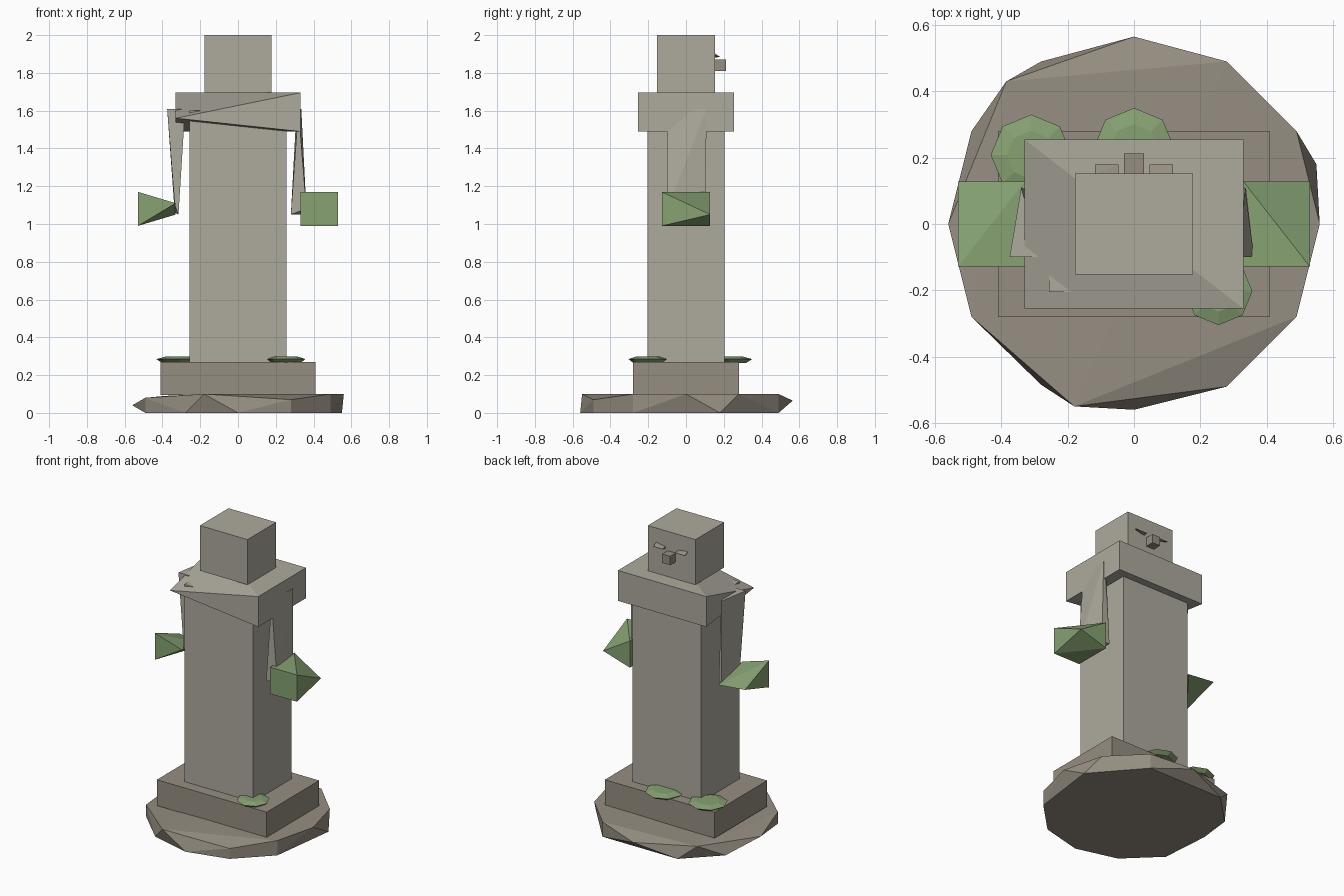
import bpy, bmesh, math
from itertools import product

if "Cube" in bpy.data.objects:
    bpy.data.objects.remove(bpy.data.objects["Cube"])


def material(name, rgb):
    m = bpy.data.materials.new(name)
    m.diffuse_color = (*rgb, 1)
    m.use_nodes = True
    m.node_tree.nodes["Principled BSDF"].inputs["Base Color"].default_value = m.diffuse_color
    return m


STONE = material("pale_stone", (0.42, 0.40, 0.34))
ROCK = material("brown_stone", (0.30, 0.27, 0.22))
MOSS = material("moss_green", (0.24, 0.36, 0.17))


def hull(name, points, mat):
    """Flat-faced solid wrapped around a handful of corner points."""
    bm = bmesh.new()
    for p in points:
        bm.verts.new(p)
    res = bmesh.ops.convex_hull(bm, input=bm.verts[:])
    junk = {v for v in res["geom_interior"] + res["geom_unused"]
            if isinstance(v, bmesh.types.BMVert) and v.is_valid and not v.link_faces}
    bmesh.ops.delete(bm, geom=list(junk), context='VERTS')
    bmesh.ops.dissolve_limit(bm, angle_limit=math.radians(0.5),
                             verts=bm.verts[:], edges=bm.edges[:])
    bmesh.ops.recalc_face_normals(bm, faces=bm.faces[:])
    me = bpy.data.meshes.new(name)
    bm.to_mesh(me)
    bm.free()
    me.materials.append(mat)
    ob = bpy.data.objects.new(name, me)
    bpy.context.collection.objects.link(ob)
    return ob


def box(name, xs, ys, zs, mat):
    return hull(name, product(xs, ys, zs), mat)


# Broken rock slab under the plinth
rim_top = [(0, .565, .065), (.28, .49, .10), (.49, .28, .10), (.56, 0, .10),
           (.49, -.28, .10), (.28, -.49, .07), (-.18, -.55, .10),
           (-.49, -.28, .08), (-.56, 0, .04), (-.385, .43, .09)]
rim_bottom = [(0, .49), (.28, .49), (.55, .18), (.49, -.28), (.28, -.49),
              (0, -.56), (-.28, -.485), (-.49, -.28), (-.49, .28), (-.28, .49)]
hull("rock_base", rim_top + [(x, y, 0) for x, y in rim_bottom], ROCK)

# Plinth, pillar body and head
box("plinth", (-.41, .41), (-.28, .28), (.095, .27), ROCK)
box("body", (-.257, .257), (-.205, .205), (.265, 1.602), STONE)
box("head", (-.178, .178), (-.153, .153), (1.695, 2.0), STONE)

# Shoulder slab with one broken corner
slab = [c for c in product((-.33, .33), (-.255, .255), (1.49, 1.695))
        if c[:2] != (-.33, -.255)]
hull("shoulders", slab + [(-.33, -.255, 1.56)], STONE)

# Nose and brows on the rear-facing face
box("nose", (-.03, .03), (.15, .212), (1.81, 1.87), ROCK)
for side, label in ((-1, "left"), (1, "right")):
    hull(f"brow_{label}",
         [(side * x, y, z) for x, y, z in
          ((.047, .15, 1.88), (.118, .15, 1.895), (.047, .18, 1.885),
           (.118, .18, 1.885), (.047, .15, 1.895), (.118, .15, 1.905))], ROCK)

# Weathered arms
hull("arm_right", [(.335, .11, 1.61), (.32, -.10, 1.61), (.31, .10, 1.61),
                   (.28, -.10, 1.05), (.28, .10, 1.05),
                   (.362, -.10, 1.08), (.34, .10, 1.05)], STONE)
hull("arm_left", [(-.375, -.10, 1.61), (-.34, .11, 1.61), (-.28, -.10, 1.61),
                  (-.335, -.10, 1.10), (-.315, -.10, 1.05),
                  (-.315, .10, 1.05), (-.335, .10, 1.06)], STONE)

# Mossy blocks at the ends of the arms
right = [c for c in product((.33, .53), (-.128, .128), (.99, 1.17))
         if c[:2] != (.53, .128)]
hull("hand_right", right + [(.53, .128, 1.05)], MOSS)
hull("hand_left", [(-.53, -.128, .99), (-.53, -.128, 1.17), (-.33, -.128, 1.11),
                   (-.33, .128, 1.05), (-.53, .128, 1.07)], MOSS)

# Flat moss patches lying on the plinth
for i, (cx, cy, r) in enumerate(((-.31, .208, .122), (0, .228, .122), (.255, -.203, .102))):
    ring = [(cx + k * r * math.cos(a * math.pi / 4), cy + k * r * math.sin(a * math.pi / 4), z)
            for k, z in ((.75, .265), (1, .285), (.6, .298)) for a in range(8)]
    hull(f"moss_patch_{i + 1}", ring, MOSS)
